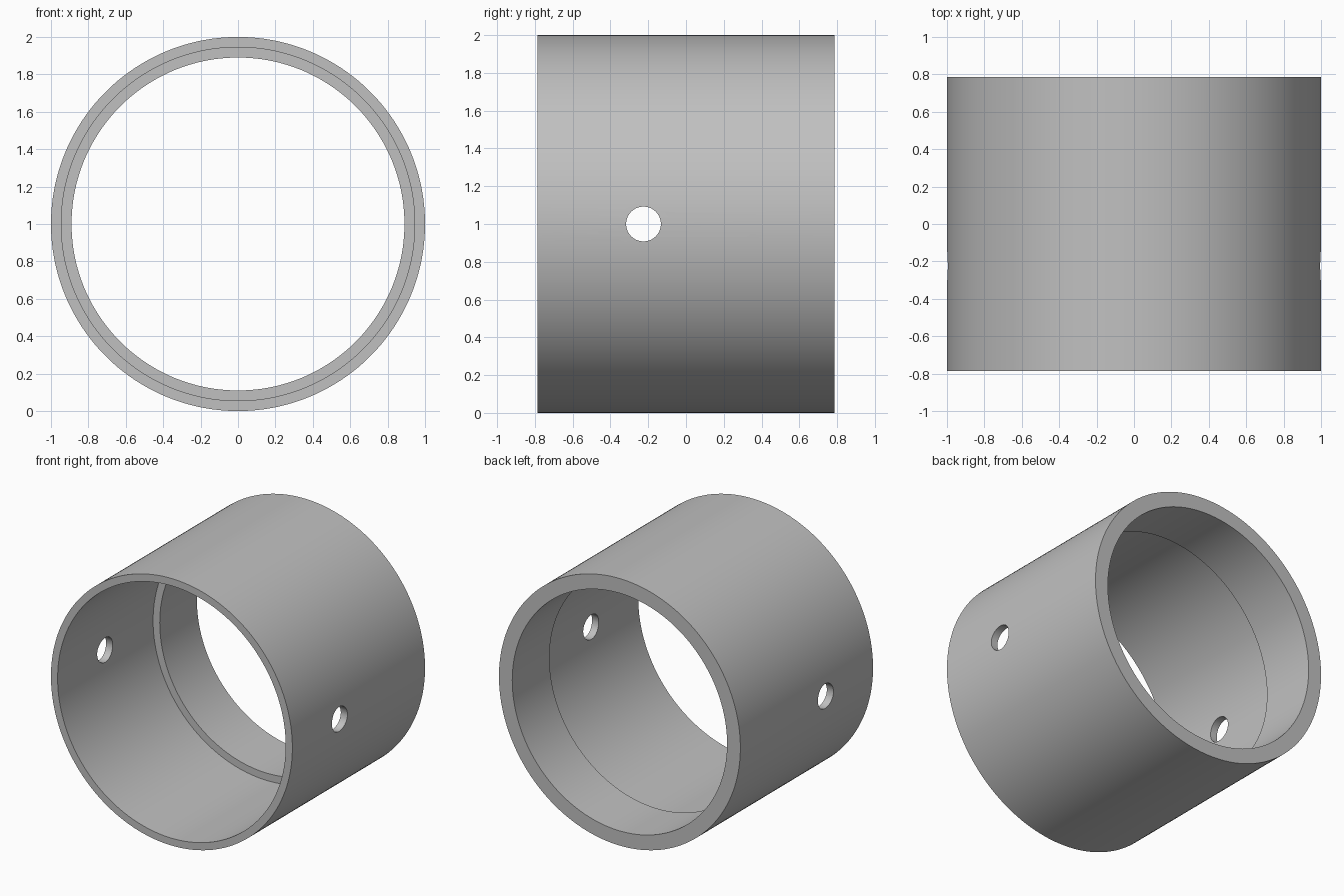
import bpy
import bmesh
from math import pi, radians
from mathutils import Matrix, Vector

if "Cube" in bpy.data.objects:
    bpy.data.objects.remove(bpy.data.objects["Cube"], do_unlink=True)

SEGMENTS = 180
HALF_LENGTH = 0.785
OUTER, FRONT_BORE, REAR_BORE = 1.0, 0.945, 0.89
STEP_Y = 0.345
HOLE_Y, HOLE_RADIUS = -0.225, 0.092
AXIS_Z = 1.0

grey = bpy.data.materials.new("plain grey")
grey.use_nodes = True
colour = (0.53, 0.53, 0.53, 1)
grey.diffuse_color = colour
grey.node_tree.nodes["Principled BSDF"].inputs["Base Color"].default_value = colour


def add_object(name, bm):
    """Turn a bmesh into a linked object with the grey material."""
    bmesh.ops.recalc_face_normals(bm, faces=bm.faces)
    mesh = bpy.data.meshes.new(name)
    bm.to_mesh(mesh)
    bm.free()
    mesh.materials.append(grey)
    obj = bpy.data.objects.new(name, mesh)
    bpy.context.collection.objects.link(obj)
    return obj


# Sleeve: wall section with a stepped bore, spun around the y axis
section = [(OUTER, -HALF_LENGTH), (OUTER, HALF_LENGTH), (REAR_BORE, HALF_LENGTH),
           (REAR_BORE, STEP_Y), (FRONT_BORE, STEP_Y), (FRONT_BORE, -HALF_LENGTH)]
bm = bmesh.new()
verts = [bm.verts.new((r, y, AXIS_Z)) for r, y in section]
edges = [bm.edges.new((a, b)) for a, b in zip(verts, verts[1:] + verts[:1])]
bmesh.ops.spin(bm, geom=verts + edges, cent=(0, 0, AXIS_Z), axis=(0, 1, 0),
               angle=2 * pi, steps=SEGMENTS, use_merge=True)
bmesh.ops.remove_doubles(bm, verts=bm.verts, dist=1e-4)
sleeve = add_object("sleeve", bm)

# Pin hole: one cross drill through both side walls
bm = bmesh.new()
place = Matrix.Translation(Vector((0, HOLE_Y, AXIS_Z))) @ Matrix.Rotation(pi / 2, 4, "Y")
bmesh.ops.create_cone(bm, cap_ends=True, segments=48, radius1=HOLE_RADIUS,
                      radius2=HOLE_RADIUS, depth=3 * OUTER, matrix=place)
drill = add_object("pin_hole_cutter", bm)
drill.hide_render = True

bpy.ops.object.select_all(action="DESELECT")
sleeve.select_set(True)
bpy.context.view_layer.objects.active = sleeve
cut = sleeve.modifiers.new("pin holes", "BOOLEAN")
cut.operation = "DIFFERENCE"
cut.solver = "EXACT"
cut.object = drill
bpy.ops.object.modifier_apply(modifier=cut.name)
bpy.data.objects.remove(drill, do_unlink=True)

# Smooth curved walls, crisp rims
bpy.ops.object.shade_smooth_by_angle(angle=radians(30))
